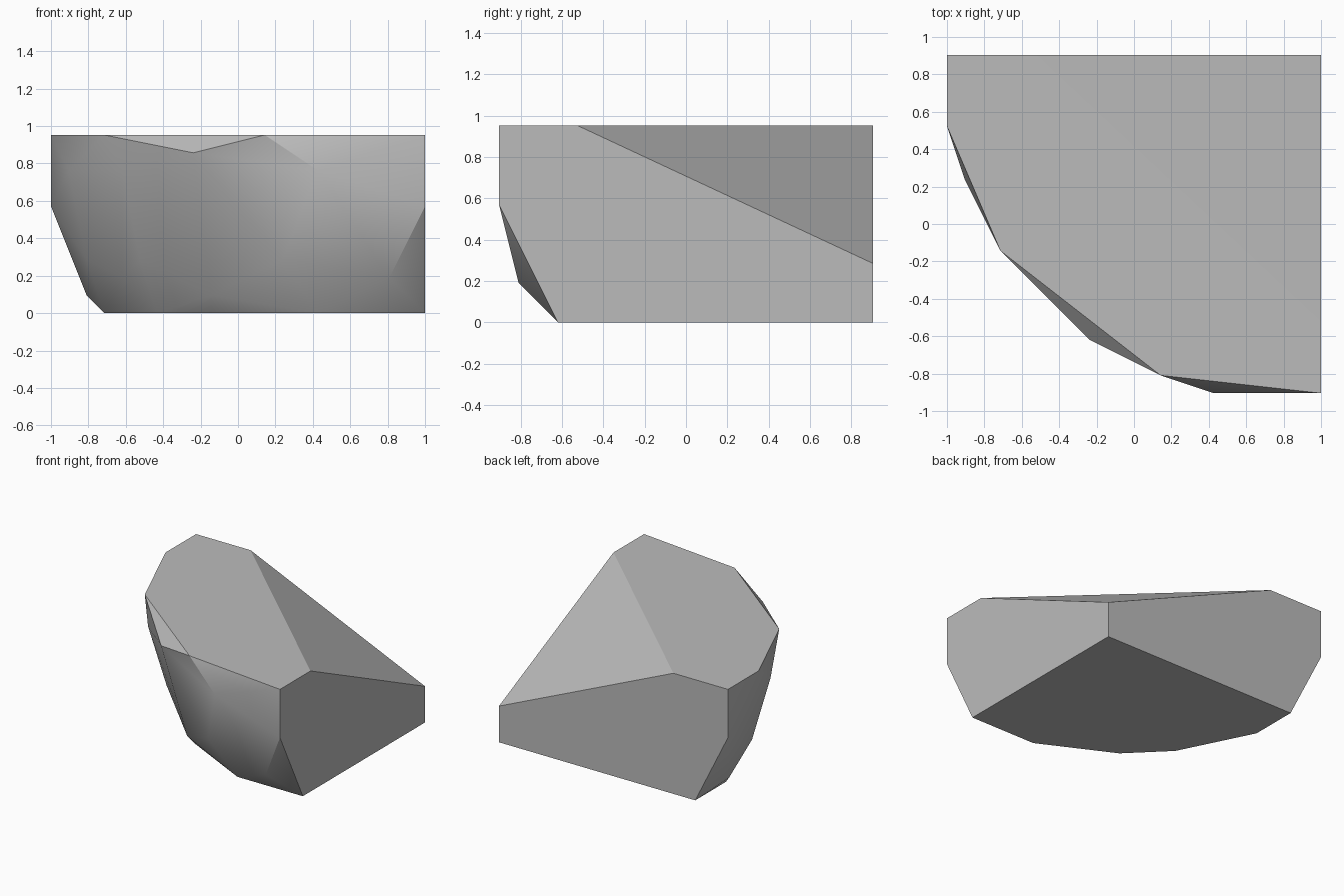
import bpy
import bmesh
from math import radians
from mathutils import Vector

default_cube = bpy.data.objects.get("Cube")
if default_cube:
    bpy.data.objects.remove(default_cube, do_unlink=True)

# The chunk sits on a lattice of small cells
WIDTH, DEPTH = 21, 19
CELL = 2 / WIDTH

# Outline corners of the chunk at each lattice height
levels = {
    10: [(0, 19), (0, 15), (3, 8), (12, 1), (21, 0), (21, 4), (5, 19)],
    9: [(8, 3)],
    8: [(1, 12), (4, 7), (15, 0)],
    6: [(0, 19), (21, 0)],
    3: [(21, 19), (2, 13), (5, 8), (13, 2)],
    2: [(19, 1), (4, 10)],
    1: [(9, 5), (2, 16)],
    0: [(21, 19), (21, 3), (15, 3), (9, 6), (6, 9), (3, 15), (3, 19)],
}


def lattice_point(column, row, level):
    return Vector((column - WIDTH / 2, row - DEPTH / 2, level)) * CELL


def make_material(name, color):
    material = bpy.data.materials.new(name)
    material.use_nodes = True
    material.diffuse_color = color
    shader = material.node_tree.nodes["Principled BSDF"]
    shader.inputs["Base Color"].default_value = color
    shader.inputs["Roughness"].default_value = 0.8
    return material


# Rock body: wrap the corners in a hull, then merge the flat cut faces
bm = bmesh.new()
for level, corners in levels.items():
    for column, row in corners:
        bm.verts.new(lattice_point(column, row, level))
hull = bmesh.ops.convex_hull(bm, input=bm.verts)
leftover = {v for v in hull["geom_interior"] + hull["geom_unused"]
            if isinstance(v, bmesh.types.BMVert)}
bmesh.ops.delete(bm, geom=list(leftover), context="VERTS")
bmesh.ops.dissolve_limit(bm, angle_limit=radians(1), verts=bm.verts, edges=bm.edges)
bmesh.ops.recalc_face_normals(bm, faces=bm.faces)

mesh = bpy.data.meshes.new("rock_chunk")
bm.to_mesh(mesh)
bm.free()
mesh.materials.append(make_material("stone_grey", (0.5, 0.5, 0.5, 1)))
rock = bpy.data.objects.new("rock_chunk", mesh)
bpy.context.collection.objects.link(rock)

# Rounded outer side is smooth, flat cuts keep crisp borders
bpy.ops.object.select_all(action="DESELECT")
rock.select_set(True)
bpy.context.view_layer.objects.active = rock
bpy.ops.object.shade_smooth_by_angle(angle=radians(30))
